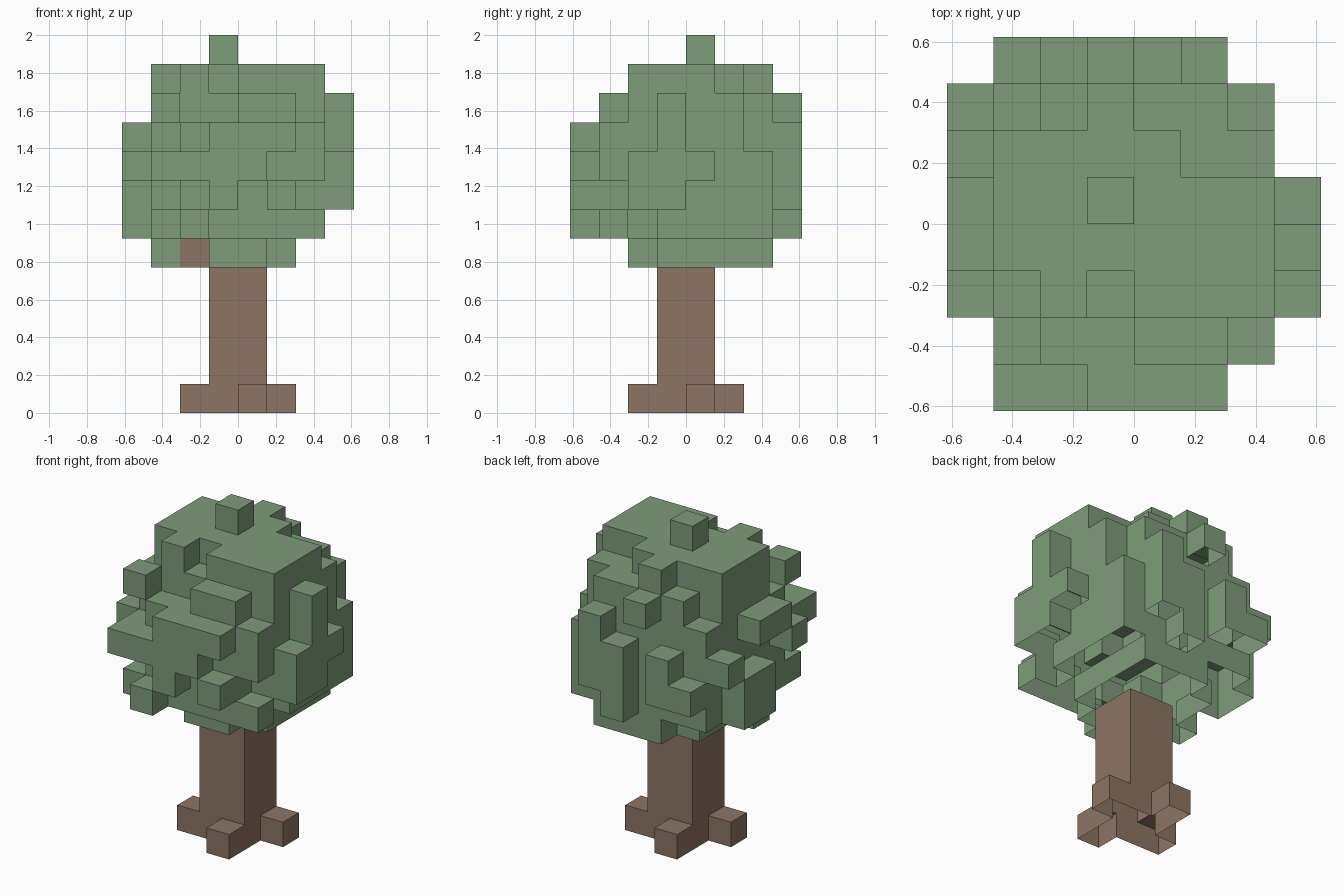
import bpy, bmesh

if "Cube" in bpy.data.objects:
    bpy.data.objects.remove(bpy.data.objects["Cube"])

V = 2 / 13  # edge length of one block


def material(name, rgb):
    m = bpy.data.materials.new(name)
    m.diffuse_color = (*rgb, 1)
    m.use_nodes = True
    m.node_tree.nodes["Principled BSDF"].inputs["Base Color"].default_value = m.diffuse_color
    return m


def add(cells, xs, ys, zs):
    """Fill an inclusive range of blocks."""
    for x in range(xs[0], xs[1] + 1):
        for y in range(ys[0], ys[1] + 1):
            for z in range(zs[0], zs[1] + 1):
                cells.add((x, y, z))


def cut(cells, xs, ys, zs):
    gone = set()
    add(gone, xs, ys, zs)
    cells -= gone


# corner offsets of each outward block side; undersides are left open
SIDES = {
    (1, 0, 0): ((1, 0, 0), (1, 1, 0), (1, 1, 1), (1, 0, 1)),
    (-1, 0, 0): ((0, 1, 0), (0, 0, 0), (0, 0, 1), (0, 1, 1)),
    (0, 1, 0): ((1, 1, 0), (0, 1, 0), (0, 1, 1), (1, 1, 1)),
    (0, -1, 0): ((0, 0, 0), (1, 0, 0), (1, 0, 1), (0, 0, 1)),
    (0, 0, 1): ((0, 0, 1), (1, 0, 1), (1, 1, 1), (0, 1, 1)),
}


def build(name, cells, solid, mat):
    bm = bmesh.new()
    for c in sorted(cells):
        for d, quad in SIDES.items():
            if tuple(a + b for a, b in zip(c, d)) not in solid:
                bm.faces.new([bm.verts.new([(a + b) * V for a, b in zip(c, q)]) for q in quad])
    bmesh.ops.remove_doubles(bm, verts=bm.verts, dist=0.001)
    bmesh.ops.dissolve_limit(bm, angle_limit=0.01, verts=bm.verts, edges=bm.edges)
    me = bpy.data.meshes.new(name)
    bm.to_mesh(me)
    bm.free()
    me.materials.append(mat)
    bpy.context.collection.objects.link(bpy.data.objects.new(name, me))


# trunk with pinwheel roots and one short branch
trunk = set()
add(trunk, (-1, 0), (-1, 0), (0, 4))
trunk |= {(0, -2, 0), (1, 0, 0), (-1, 1, 0), (-2, -1, 0), (-2, -1, 5)}

# foliage core
leaves = set()
add(leaves, (-3, 2), (-2, 2), (6, 10))
cut(leaves, (-3, -3), (-2, -2), (10, 10))
cut(leaves, (-3, -3), (2, 2), (10, 10))
cut(leaves, (2, 2), (2, 2), (9, 10))
cut(leaves, (2, 2), (-2, -2), (6, 6))

# crown
add(leaves, (-3, 2), (-1, 0), (11, 11))
add(leaves, (-3, 0), (1, 1), (11, 11))
add(leaves, (0, 2), (-2, -2), (11, 11))
leaves |= {(-1, 2, 11), (-2, -2, 11), (-1, 0, 12)}

# lower skirt
add(leaves, (-1, 0), (-2, -2), (5, 5))
add(leaves, (-1, 1), (-1, 2), (5, 5))
leaves |= {(-3, -1, 5), (-2, 1, 5), (-2, 0, 5)}

# front bumps
for z, a, b in ((6, -3, 2), (7, -2, 1), (8, -3, 2), (9, -2, 2), (10, 0, 1)):
    add(leaves, (a, b), (-3, -3), (z, z))
add(leaves, (-1, 1), (-4, -4), (9, 9))
add(leaves, (-3, 0), (-4, -4), (8, 8))
leaves |= {(-3, -3, 10), (-1, -4, 7), (1, -4, 7), (-2, -4, 6)}

# right bumps
add(leaves, (3, 3), (-1, -1), (7, 10))
add(leaves, (3, 3), (-2, -2), (7, 8))
leaves.add((3, 0, 8))

# back bumps
add(leaves, (1, 1), (3, 3), (7, 9))
add(leaves, (0, 0), (3, 3), (6, 8))
add(leaves, (-2, -2), (3, 3), (7, 8))
leaves |= {(-1, 3, 10), (-3, 3, 7)}

# left bumps
add(leaves, (-4, -4), (-1, 0), (9, 9))
add(leaves, (-4, -4), (0, 1), (6, 7))
leaves |= {(-4, -2, 8), (-4, 2, 8)}

solid = trunk | leaves
build("trunk", trunk, solid, material("bark brown", (0.266, 0.178, 0.127)))
build("foliage", leaves, solid, material("leaf green", (0.209, 0.332, 0.195)))
